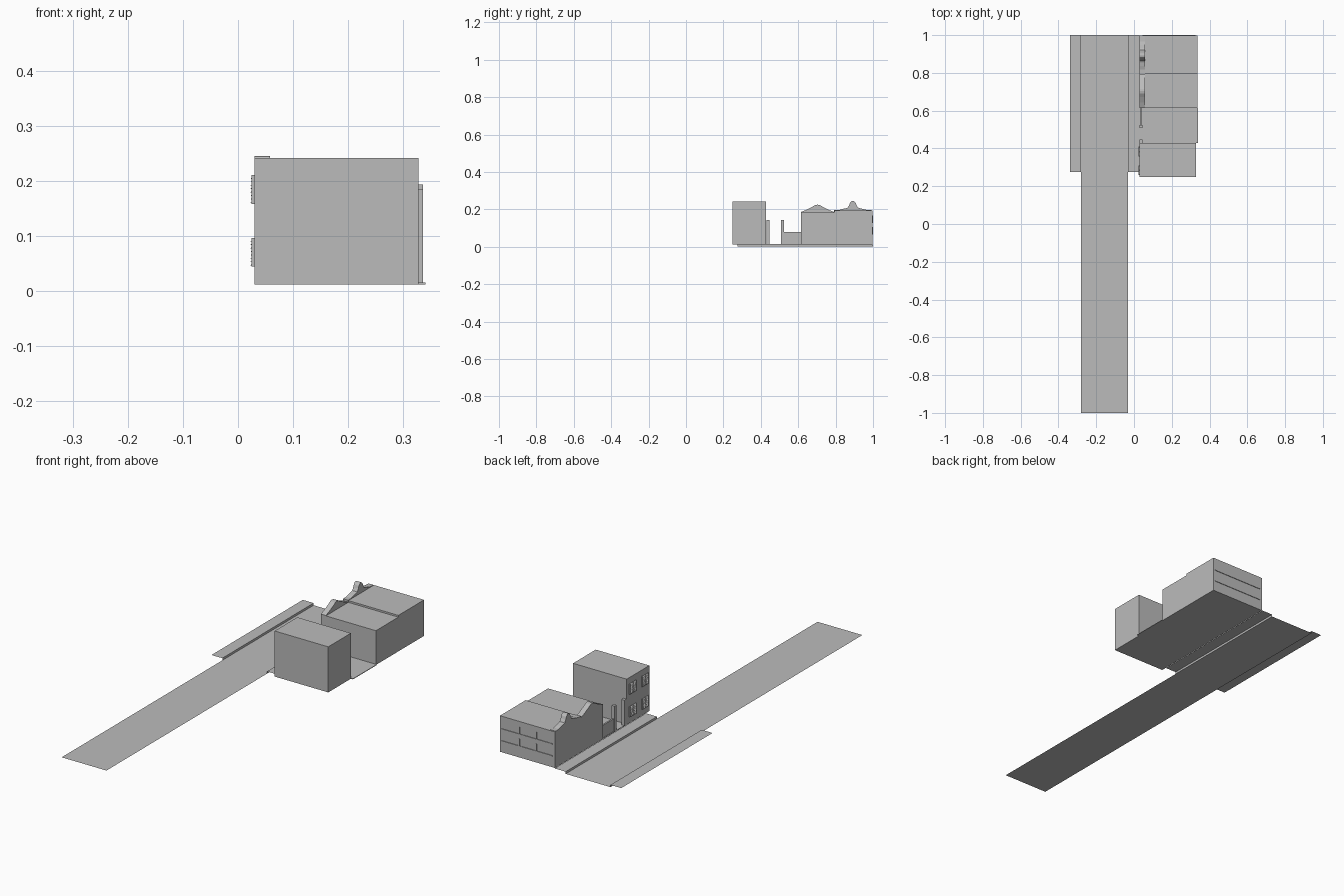
import bpy, bmesh, math
from mathutils import Matrix, Vector

if "Cube" in bpy.data.objects:
    bpy.data.objects.remove(bpy.data.objects["Cube"])

grey = bpy.data.materials.new("plain_grey")
grey.diffuse_color = (0.5, 0.5, 0.5, 1)
grey.use_nodes = True
grey.node_tree.nodes["Principled BSDF"].inputs["Base Color"].default_value = grey.diffuse_color

def finish(name, bm):
    me = bpy.data.meshes.new(name)
    bm.to_mesh(me)
    bm.free()
    me.materials.append(grey)
    ob = bpy.data.objects.new(name, me)
    bpy.context.collection.objects.link(ob)
    return ob

def add_box(bm, x0, x1, y0, y1, z0, z1, tilt=0):
    c = Vector(((x0 + x1) / 2, (y0 + y1) / 2, (z0 + z1) / 2))
    m = (Matrix.Translation(c) @ Matrix.Rotation(tilt, 4, 'Y')
         @ Matrix.Diagonal((x1 - x0, y1 - y0, z1 - z0, 1)))
    bmesh.ops.create_cube(bm, size=1, matrix=m)

def box(name, *dims):
    bm = bmesh.new()
    add_box(bm, *dims)
    return finish(name, bm)

def strip(name, points, y0, y1):
    """Open sheet: an x/z line swept along y."""
    bm = bmesh.new()
    a = [bm.verts.new((x, y0, z)) for x, z in points]
    b = [bm.verts.new((x, y1, z)) for x, z in points]
    for i in range(len(points) - 1):
        bm.faces.new((a[i], a[i + 1], b[i + 1], b[i]))
    return finish(name, bm)

def gable(name, half, centre, base, x0=0.03, x1=0.058):
    """Symmetrical y/z outline (half given as offset, z) extruded in x."""
    pts = [(centre - d, z) for d, z in half] + [(centre + d, z) for d, z in reversed(half) if d > 0]
    pts = [(pts[0][0], base)] + pts + [(pts[-1][0], base)]
    bm = bmesh.new()
    f = bm.faces.new([bm.verts.new((x0, y, z)) for y, z in pts])
    ext = bmesh.ops.extrude_face_region(bm, geom=[f])
    for v in ext["geom"]:
        if isinstance(v, bmesh.types.BMVert):
            v.co.x = x1
    bmesh.ops.recalc_face_normals(bm, faces=bm.faces)
    return finish(name, bm)

# Street: flat road and two raised pavements with kerb faces
strip("road", [(-0.28, 0), (-0.031, 0)], -1, 1)
strip("left_pavement", [(-0.34, 0.011), (-0.28, 0.011), (-0.28, 0)], 0.275, 1)
strip("right_pavement", [(-0.031, 0), (-0.031, 0.011), (0.03, 0.011)], 0.275, 1)

# Houses
G = 0.012
box("tall_house", 0.03, 0.328, 0.248, 0.428, G, 0.241)
box("pointed_gable_house", 0.03, 0.336, 0.615, 0.793, G, 0.184)
box("curved_gable_house", 0.03, 0.336, 0.793, 0.997, G, 0.193)

# Ornamental gables along the street front
gable("pointed_gable", [(0.088, 0.186), (0.06, 0.197), (0.03, 0.212), (0.012, 0.223), (0, 0.225)], 0.703, 0.18)
gable("curved_gable", [(0.1, 0.195), (0.075, 0.196), (0.055, 0.202), (0.04, 0.205), (0.028, 0.209),
                       (0.02, 0.222), (0.015, 0.235), (0.008, 0.243), (0, 0.245)], 0.892, 0.185)

# Courtyard with gate posts and low wall
box("courtyard_floor", 0.03, 0.34, 0.428, 0.615, G, 0.015)
for i, y in enumerate((0.43, 0.508)):
    box(f"gate_post_{i}", 0.03, 0.046, y, y + 0.017, G, 0.142)
box("courtyard_wall", 0.034, 0.042, 0.525, 0.615, G, 0.078)

# Louvred shutters on the tall house
bm = bmesh.new()
for yc in (0.285, 0.383):
    for z0 in (0.044, 0.158):
        for s in (-1, 0, 1):
            y = yc + s * 0.024
            add_box(bm, 0.0245, 0.03, y - 0.002, y + 0.002, z0, z0 + 0.052)
        for k in range(8):
            z = z0 + 0.004 + k * 0.0062
            add_box(bm, 0.0225, 0.0305, yc - 0.023, yc + 0.023, z, z + 0.0012, -math.radians(35))
finish("window_shutters", bm)

# Raised beams on the end wall of the street
bm = bmesh.new()
for z in (0.066, 0.126):
    add_box(bm, 0.045, 0.325, 0.996, 1.0, z, z + 0.005)
for x in (0.13, 0.225):
    for z in (0.071, 0.131):
        add_box(bm, x, x + 0.005, 0.996, 1.0, z, z + 0.035)
finish("end_wall_beams", bm)
